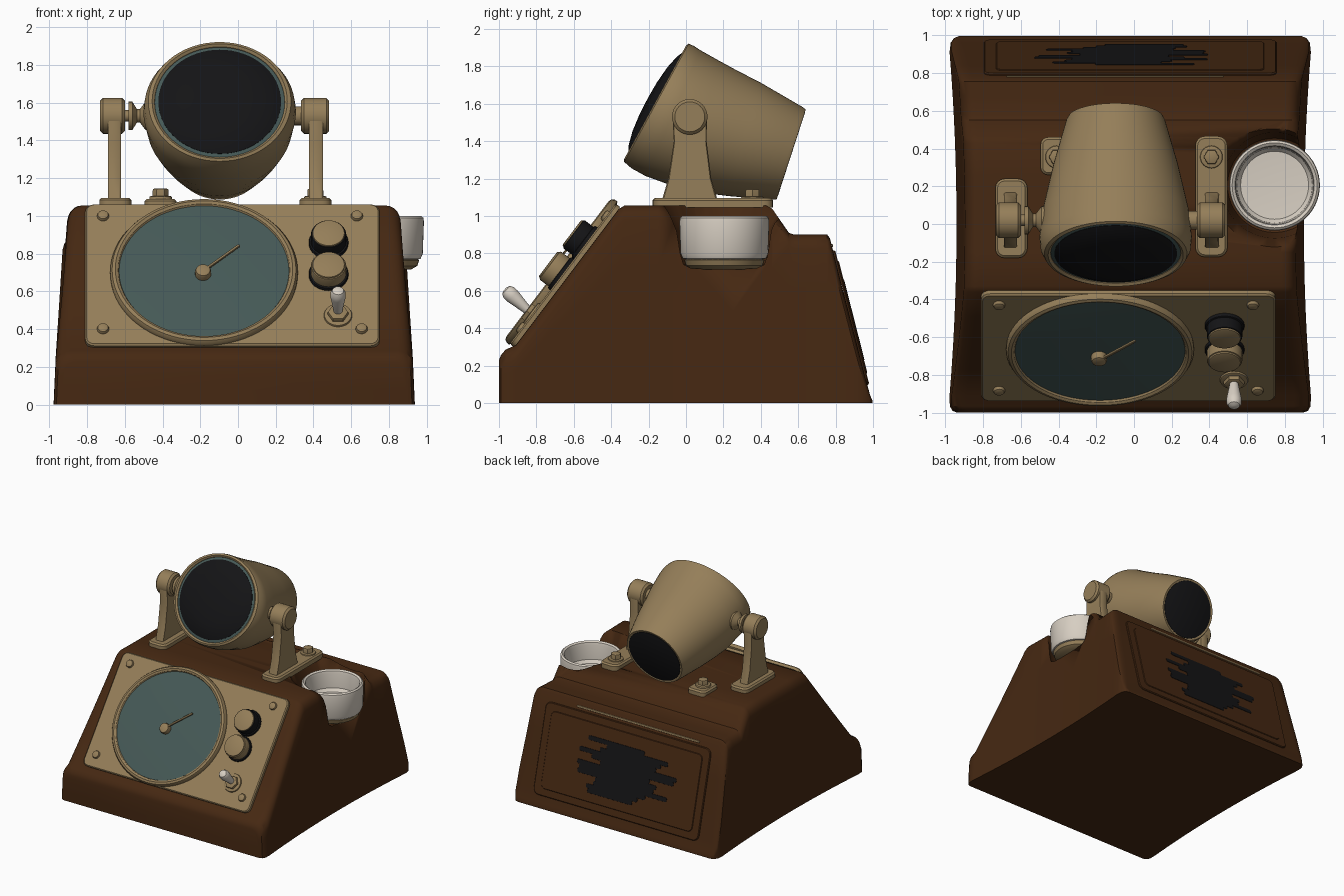
import bpy, bmesh, math, random
from mathutils import Matrix, Vector

if "Cube" in bpy.data.objects:
    bpy.data.objects.remove(bpy.data.objects["Cube"])

random.seed(4)
T, R = Matrix.Translation, Matrix.Rotation
I = Matrix.Identity(4)


def material(name, rgb):
    m = bpy.data.materials.new(name)
    m.diffuse_color = (*rgb, 1)
    m.use_nodes = True
    m.node_tree.nodes["Principled BSDF"].inputs["Base Color"].default_value = m.diffuse_color
    return m


BROWN = material("dark wood brown", (0.060, 0.021, 0.006))
TAN = material("tan metal", (0.30, 0.21, 0.10))
TEAL = material("teal glass", (0.060, 0.100, 0.094))
BLACK = material("black", (0.007, 0.007, 0.008))
CREAM = material("cream ceramic", (0.68, 0.62, 0.54))


def loft(name, rings, mat, matrix=I, angle=35):
    """Skin equal-length rings and cap both ends."""
    bm = bmesh.new()
    vs = [[bm.verts.new(matrix @ Vector(p)) for p in ring] for ring in rings]
    n = len(vs[0])
    for a, b in zip(vs, vs[1:]):
        for i in range(n):
            j = (i + 1) % n
            bm.faces.new((a[i], a[j], b[j], b[i]))
    bm.faces.new(vs[0][::-1])
    bm.faces.new(vs[-1])
    bmesh.ops.recalc_face_normals(bm, faces=bm.faces)
    me = bpy.data.meshes.new(name)
    bm.to_mesh(me)
    bm.free()
    me.materials.append(mat)
    ob = bpy.data.objects.new(name, me)
    bpy.context.collection.objects.link(ob)
    bpy.ops.object.select_all(action='DESELECT')
    ob.select_set(True)
    bpy.context.view_layer.objects.active = ob
    bpy.ops.object.shade_smooth_by_angle(angle=math.radians(angle))
    return ob


def lathe(name, profile, mat, matrix=I, segs=40):
    rings = [[(r * math.cos(2 * math.pi * i / segs), r * math.sin(2 * math.pi * i / segs), z)
              for i in range(segs)] for r, z in profile]
    return loft(name, rings, mat, matrix)


def disc(name, r, z0, z1, mat, matrix=I, bevel=0.01, segs=32):
    return lathe(name, [(r, z0), (r, z1 - bevel), (r - bevel * 0.3, z1 - bevel * 0.3),
                        (r - bevel, z1)], mat, matrix, segs)


def plate(name, w, d, h, mat, matrix=I, r=0.03, bevel=0.008):
    """Rounded rectangle rising from local z = 0."""
    def ring(inset, z):
        out = []
        for k, (sx, sy) in enumerate(((1, 1), (-1, 1), (-1, -1), (1, -1))):
            for s in range(5):
                a = math.pi / 2 * (k + s / 4)
                out.append((sx * (w / 2 - r) + (r - inset) * math.cos(a),
                            sy * (d / 2 - r) + (r - inset) * math.sin(a), z))
        return out
    return loft(name, [ring(0, 0), ring(0, h - bevel), ring(bevel, h)], mat, matrix)


# Body: cross-sections along y with waisted, tapered sides and rounded shoulders
CX = -0.02
STATIONS = [(-1.0, .23, .05), (-.99, .255, .022), (-.965, .285, .006), (-.91, .31, 0),
            (-.77, .495, 0), (-.63, .68, 0), (-.49, .865, 0), (-.36, 1.037, 0),
            (-.33, 1.055, 0), (-.15, 1.055, 0), (.05, 1.055, 0), (.25, 1.055, 0),
            (.43, 1.055, 0), (.46, 1.04, 0), (.55, .91, 0), (.58, .9, 0), (.68, .9, 0),
            (.755, .9, 0), (.77, .88, 0), (.84, .6, 0), (.91, .33, 0), (.96, .13, .01),
            (.985, .04, .03), (.997, .012, .06)]


def section(y, h, shrink):
    c = min(.075, h * .4)

    def half(z):
        return .965 - .045 * (1 - y * y) - .045 * z - shrink
    right = [(half(z), z) for z in [(h - c) * k / 4 for k in range(5)]]
    right += [(half(h) - c + c * math.cos(a), h - c + c * math.sin(a))
              for a in [math.pi / 2 * k / 5 for k in range(1, 6)]]
    return [(CX + x, y, z) for x, z in right] + [(CX - x, y, z) for x, z in reversed(right)]


body = loft("body", [section(*s) for s in STATIONS], BROWN, angle=32)

# Cup recess cut out of the right shoulder
CUP = T((.745, .205, 0))
cutter = lathe("recess_cutter", [(.215, .72), (.25, .74), (.265, .8), (.28, .92), (.36, 1.15)],
               BROWN, CUP, 48)
cutter.hide_render = True
mod = body.modifiers.new("recess", 'BOOLEAN')
mod.operation, mod.solver, mod.object = 'DIFFERENCE', 'EXACT', cutter
bpy.context.view_layer.objects.active = body
bpy.ops.object.modifier_apply(modifier="recess")
bpy.data.objects.remove(cutter, do_unlink=True)

# Cup and its foot
lathe("cup_foot", [(.17, .715), (.205, .735), (.215, .765), (.19, .775)], TAN, CUP)
lathe("cup", [(.19, .765), (.222, .772), (.234, .80), (.24, .97), (.237, .99), (.225, 1.0),
              (.21, .99), (.205, .97), (.2, .85), (.18, .825), (.1, .82)], CREAM, CUP, 56)

# Sloped control panel
TH = math.atan2(.74, .56)
P = T((0, -.91, .31)) @ R(TH, 4, 'X')
plate("control_panel", 1.56, .94, .03, TAN, P @ T((-.03, .455, 0)), .05)
for i, (x, v) in enumerate(((-.715, .84), (.63, .84), (-.715, .09), (.655, .09))):
    disc("panel_screw_%d" % i, .032, .02, .05, TAN, P @ T((x, v, 0)), .015, 16)

# Dial
D = P @ T((-.18, .46, 0)) @ Matrix.Diagonal((1, .965, 1, 1))
lathe("dial_bezel", [(.48, .02), (.497, .03), (.497, .045), (.487, .062), (.47, .068),
                     (.455, .06), (.448, .045), (.44, .04)], TAN, D, 72)
lathe("dial_face", [(.452, .042), (.45, .05), (.3, .058), (.1, .062)], TEAL, D, 72)
disc("dial_hub", .042, .05, .105, TAN, P @ T((-.185, .43, 0)), .015, 24)
a = math.atan2(.17, .19)
plate("dial_needle", .26, .014, .012, TAN,
      P @ T((-.09, .515, .085)) @ R(a, 4, 'Z'), .005, .002)

# Knobs
for name, v, side in (("upper", .66, BLACK), ("lower", .45, TAN)):
    K = P @ T((.48, v, 0))
    disc(name + "_knob_skirt", .105, .025, .05, BLACK, K)
    disc(name + "_knob_body", .094, .045, .115, side, K)
    disc(name + "_knob_cap", .086, .11, .124, TAN, K, .008)

# Toggle switch
S = P @ T((.53, .18, 0))
disc("toggle_washer", .075, .025, .042, TAN, S)
disc("toggle_nut", .055, .04, .065, TAN, S, .008, 6)
lathe("toggle_lever", [(.022, .05), (.027, .09), (.04, .17), (.04, .2), (.03, .22), (.012, .228)],
      CREAM, S @ R(math.radians(-6), 4, 'X'), 24)


# Brackets: foot plate, tapered post, pivot disc
def post(name, x0, x1):
    prof = [(.17, 1.08), (.135, 1.2), (.11, 1.4)]
    prof += [(.02 + .092 * math.cos(t), 1.53 + .092 * math.sin(t))
             for t in [math.pi * k / 12 for k in range(13)]]
    prof += [(-.065, 1.4), (-.095, 1.2), (-.13, 1.08)]
    rings = []
    for x, s in ((x0, .95), (x0 + .008, 1), (x1 - .008, 1), (x1, .95)):
        rings.append([(x, .02 + (y - .02) * s, 1.3 + (z - 1.3) * (s if z > 1.3 else 1))
                      for y, z in prof])
    loft(name, rings, TAN)


for side, x0, x1, d0, d1, px, py, pd in (("left", -.69, -.62, -.73, -.60, -.65, .03, .42),
                                         ("right", .375, .45, .335, .483, .41, .145, .64)):
    plate(side + "_bracket_foot", .17, pd, .05, TAN, T((px, py, 1.045)), .05, .012)
    post(side + "_bracket_post", x0, x1)
    lathe(side + "_pivot_disc", [(.08, d0), (.095, d0 + .015), (.095, d1 - .015), (.08, d1)], TAN,
          T((0, .02, 1.53)) @ R(math.pi / 2, 4, 'Y'), 32)
    bx = math.copysign(.41, px)
    disc(side + "_bolt_washer", .06, 1.08, 1.105, TAN, T((bx, .355, 0)), .008, 24)
    disc(side + "_bolt", .042, 1.1, 1.145, TAN, T((bx, .355, 0)), .01, 6)
plate("rear_left_foot", .17, .2, .045, TAN, T((-.41, .36, 1.045)), .04, .012)

# Flared pivots between brackets and barrel
X = T((0, .02, 1.53)) @ R(math.pi / 2, 4, 'Y')
lathe("left_pivot_collar", [(.075, -.58), (.075, -.56), (.035, -.535), (.035, -.52), (.075, -.49),
                            (.075, -.45)], TAN, X, 24)
lathe("left_pivot_shaft", [(.03, -.64), (.03, -.4)], TAN, X, 20)
lathe("right_pivot_shaft", [(.05, .2), (.05, .36)], TAN, X, 20)


# Barrel: tilted elliptical rings from the rear opening to the front rim
def ring(cy, cz, rx, rv, tilt, n=64):
    t = math.radians(tilt)
    return [(-.097 + rx * math.cos(q), cy + rv * math.sin(q) * math.sin(t),
             cz + rv * math.sin(q) * math.cos(t)) for q in [2 * math.pi * i / n for i in range(n)]]


loft("barrel", [ring(.535, 1.337, .22, .22, 18), ring(.56, 1.33, .235, .235, 18),
                ring(.5625, 1.329, .252, .252, 18), ring(.545, 1.334, .262, .26, 18),
                ring(.315, 1.41, .33, .315, 15), ring(.19, 1.448, .36, .338, 15.5),
                ring(.075, 1.487, .387, .357, 17), ring(-.07, 1.55, .404, .367, 23.5),
                ring(-.125, 1.582, .398, .367, 27), ring(-.158, 1.605, .378, .36, 28.6),
                ring(-.165, 1.608, .358, .346, 28.6), ring(-.155, 1.603, .345, .333, 28.6),
                ring(-.10, 1.573, .335, .32, 28.6)], TAN)
L = T((-.097, -.158, 1.605)) @ R(math.radians(61.4), 4, 'X') @ Matrix.Diagonal((1, .965, 1, 1))
lathe("lens_ring", [(.346, -.04), (.346, -.008), (.325, -.002), (.31, -.01)], TEAL, L, 64)
lathe("lens", [(.325, -.03), (.325, 0), (.28, .022), (.2, .04), (.1, .05), (.03, .052)], BLACK, L, 64)
B = T((-.097, .5625, 1.329)) @ R(math.radians(-108), 4, 'X')
disc("barrel_rear_cap", .236, -.03, .001, BLACK, B, .004, 64)

# Rear cover with dark vent streaks (local -z points outward)
Q = T((-.02, .994, 0)) @ R(math.atan2(.88, -.224), 4, 'X') @ R(math.pi, 4, 'Y')
plate("rear_cover", 1.55, .74, .012, BROWN, Q @ T((0, .47, -.001)), .05, .006)
plate("rear_cover_inner", 1.42, .62, .006, BROWN, Q @ T((0, .47, .010)), .04, .004)
for i in range(13):
    bulge = 1 - abs(i - 6.5) / 8
    w = .35 + .5 * bulge * random.uniform(.6, 1.2)
    plate("vent_streak_%d" % i, w, .036, .003, BLACK,
          Q @ T((random.uniform(-.1, .16), .25 + i * .034, .0155)), .014, .001)
plate("rear_trim", 1.15, .016, .006, TAN, Q @ T((.08, .868, .0)), .006, .002)
